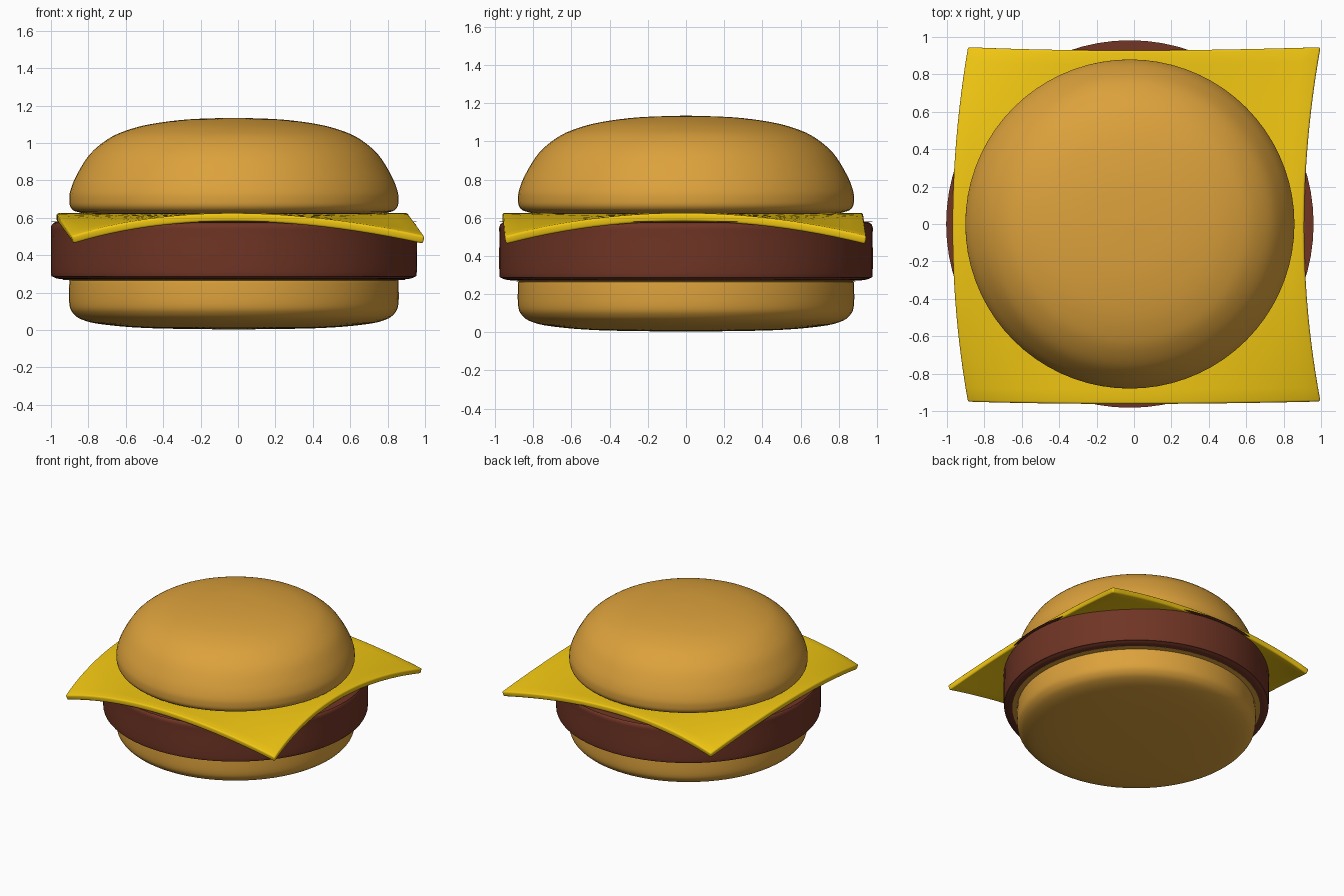
import bpy, bmesh, math
from mathutils import Vector

if "Cube" in bpy.data.objects:
    bpy.data.objects.remove(bpy.data.objects["Cube"])

CX = -0.022  # the round parts share this axis


def paint(obj, name, rgb):
    mat = bpy.data.materials.get(name) or bpy.data.materials.new(name)
    mat.diffuse_color = (*rgb, 1)
    mat.use_nodes = True
    mat.node_tree.nodes["Principled BSDF"].inputs["Base Color"].default_value = mat.diffuse_color
    obj.data.materials.append(mat)


def add_object(name, bm):
    mesh = bpy.data.meshes.new(name)
    bm.to_mesh(mesh)
    bm.free()
    obj = bpy.data.objects.new(name, mesh)
    bpy.context.collection.objects.link(obj)
    return obj


def smooth(obj, angle):
    bpy.ops.object.select_all(action='DESELECT')
    obj.select_set(True)
    bpy.context.view_layer.objects.active = obj
    bpy.ops.object.shade_smooth_by_angle(angle=math.radians(angle))


def refine(points, steps=4):
    # Catmull-Rom interpolation through the profile points
    p = [Vector(q) for q in points]
    p = [p[0]] + p + [p[-1]]
    out = []
    for a, b, c, d in zip(p, p[1:], p[2:], p[3:]):
        for i in range(steps):
            t = i / steps
            out.append(0.5 * (2 * b + (c - a) * t + (2 * a - 5 * b + 4 * c - d) * t**2
                              + (3 * b - a - 3 * c + d) * t**3))
    return out + [p[-1]]


def lathe(name, points, segments=72):
    bm = bmesh.new()
    verts = [bm.verts.new((max(q.x, 0), 0, q.y)) for q in refine(points)]
    edges = [bm.edges.new(e) for e in zip(verts, verts[1:])]
    bmesh.ops.spin(bm, geom=verts + edges, axis=(0, 0, 1), cent=(0, 0, 0),
                   angle=math.tau, steps=segments, use_duplicate=False)
    bmesh.ops.remove_doubles(bm, verts=bm.verts, dist=1e-4)
    bmesh.ops.recalc_face_normals(bm, faces=bm.faces)
    obj = add_object(name, bm)
    obj.location.x = CX
    smooth(obj, 40)
    return obj


BUN = (0.72, 0.36, 0.045)

# Bottom bun: flat top, rounded base
bottom_bun = lathe("bottom_bun", [
    (0, 0.27), (0.85, 0.27), (0.874, 0.265), (0.88, 0.25), (0.88, 0.14),
    (0.86, 0.09), (0.81, 0.055), (0.7, 0.03), (0.45, 0.01), (0, 0.003)])
paint(bottom_bun, "bun", BUN)

# Patty: thick disc with rounded rims
patty = lathe("patty", [
    (0, 0.58), (0.9, 0.58), (0.955, 0.574), (0.977, 0.555), (0.978, 0.5),
    (0.978, 0.31), (0.965, 0.284), (0.92, 0.272), (0.8, 0.27), (0, 0.27)])
paint(patty, "meat", (0.16, 0.035, 0.018))

# Top bun: dome with a tucked-in base
top_bun = lathe("top_bun", [
    (0, 1.135), (0.25, 1.126), (0.45, 1.1), (0.58, 1.065), (0.675, 1.02),
    (0.77, 0.94), (0.84, 0.83), (0.873, 0.75), (0.88, 0.7), (0.872, 0.655),
    (0.83, 0.63), (0.7, 0.62), (0, 0.62)])
paint(top_bun, "bun", BUN)

# Cheese: square slice whose corners droop and bend
bm = bmesh.new()
bmesh.ops.create_grid(bm, x_segments=24, y_segments=24, size=1)
for vert in bm.verts:
    u, v, _ = vert.co
    both = (u * v) ** 2
    vert.co = (-0.03 + 0.94 * u + 0.085 * both,
               -0.017 + 0.945 * v + 0.015 * both,
               0.603 - 0.122 * both)
cheese = add_object("cheese_slice", bm)
solid = cheese.modifiers.new("thickness", 'SOLIDIFY')
solid.thickness = 0.044
solid.offset = 0
bevel = cheese.modifiers.new("soft_edge", 'BEVEL')
bevel.width = 0.012
bevel.segments = 3
bevel.limit_method = 'ANGLE'
bevel.angle_limit = math.radians(50)
smooth(cheese, 50)
paint(cheese, "cheese", (0.88, 0.57, 0.006))
